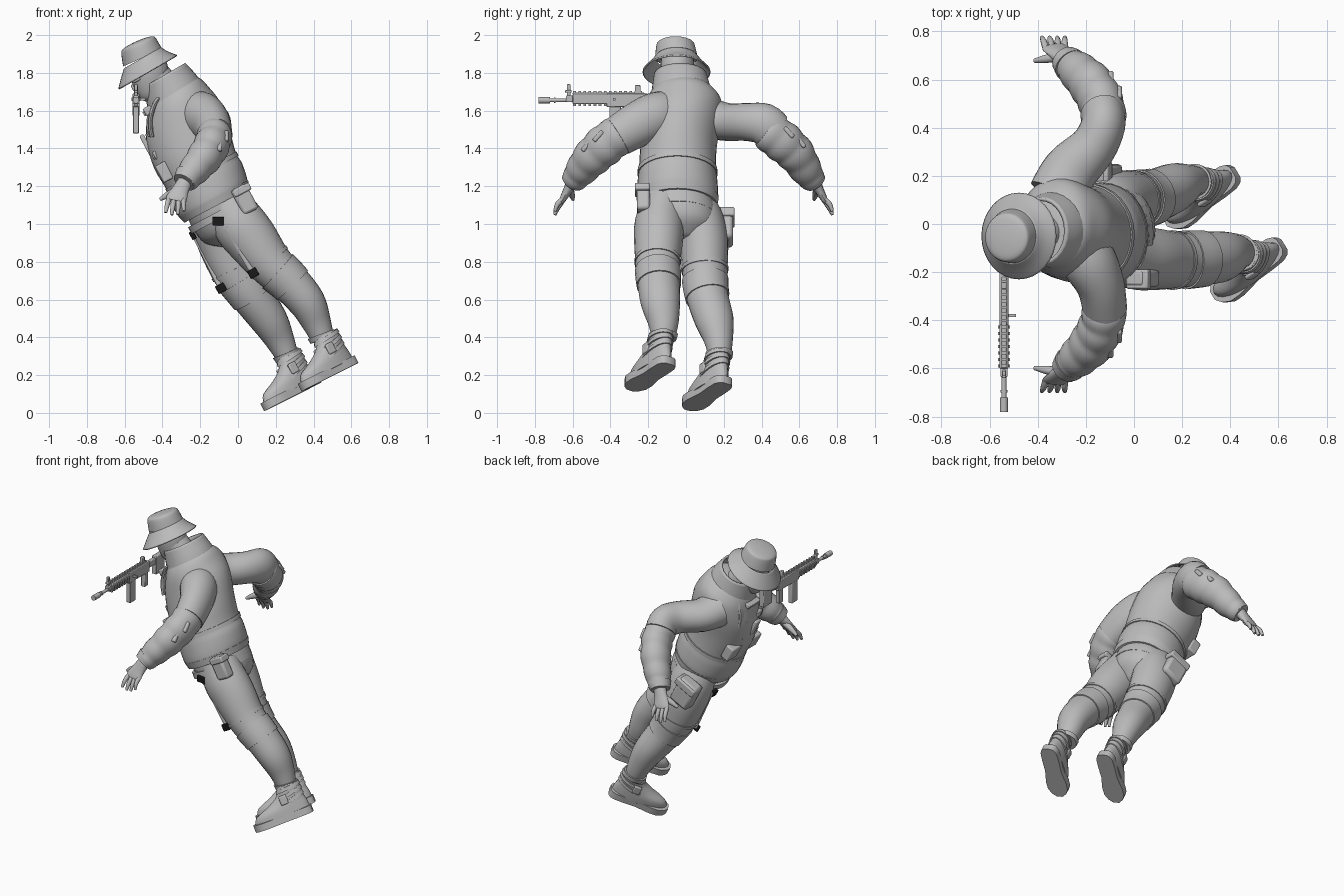
import bpy, bmesh, math
from mathutils import Vector, Matrix

cube = bpy.data.objects.get("Cube")
if cube:
    bpy.data.objects.remove(cube, do_unlink=True)


def material(name, value):
    m = bpy.data.materials.new(name)
    m.use_nodes = True
    m.diffuse_color = (value, value, value, 1)
    m.node_tree.nodes["Principled BSDF"].inputs["Base Color"].default_value = (value, value, value, 1)
    return m


GREY = material("plain_grey", 0.5)
BLACK = material("buckle_black", 0.01)
LEAN = math.radians(-28)
BODY = Matrix.Rotation(LEAN, 3, 'Y')
X, Y = Vector((1, 0, 0)), Vector((0, 1, 0))


def finish(name, bm, mat=GREY, matrix=None, angle=40):
    bmesh.ops.recalc_face_normals(bm, faces=bm.faces)
    me = bpy.data.meshes.new(name)
    bm.to_mesh(me)
    bm.free()
    ob = bpy.data.objects.new(name, me)
    bpy.context.collection.objects.link(ob)
    me.materials.append(mat)
    if matrix:
        ob.matrix_world = matrix
    bpy.ops.object.select_all(action='DESELECT')
    ob.select_set(True)
    bpy.context.view_layer.objects.active = ob
    bpy.ops.object.shade_smooth_by_angle(angle=math.radians(angle))
    return ob


def resample(rows, steps):
    """Smooth interpolation of every value through the given rows."""
    out = []
    for i in range(len(rows) - 1):
        p0, p1, p2, p3 = (rows[max(0, min(len(rows) - 1, i + k))] for k in (-1, 0, 1, 2))
        for j in range(steps):
            t = j / steps
            out.append([b + .5 * t * (c - a + t * (2*a - 5*b + 4*c - d + t * (3 * (b - c) + d - a)))
                        for a, b, c, d in zip(p0, p1, p2, p3)])
    return out + [list(rows[-1])]


def loft(name, rows, n=24, tilt=None, steps=4, ref=Y, puff=0, folds=0, caps=True, solid=0, matrix=None):
    """Skin of elliptical rings (x, y, z, depth radius, side radius)."""
    rows = resample(rows, steps)
    pts = [Vector(r[:3]) for r in rows]
    bm = bmesh.new()
    rings = []
    for i, r in enumerate(rows):
        if tilt is None:
            axis = (pts[min(i + 1, len(pts) - 1)] - pts[max(i - 1, 0)]).normalized()
        else:
            axis = Vector((math.sin(tilt), 0, math.cos(tilt)))
        side = (ref - axis * ref.dot(axis)).normalized()
        depth = side.cross(axis)
        k = 1 + puff * (abs(math.sin(math.pi * folds * i / (len(rows) - 1))) - .5)
        rings.append([bm.verts.new(pts[i] + depth * (r[3] * k * math.cos(a)) + side * (r[4] * k * math.sin(a)))
                      for a in (2 * math.pi * j / n for j in range(n))])
    for a, b in zip(rings, rings[1:]):
        for j in range(n):
            bm.faces.new((a[j], a[(j + 1) % n], b[(j + 1) % n], b[j]))
    if caps:
        bm.faces.new(rings[0])
        bm.faces.new(rings[-1])
    ob = finish(name, bm, matrix=matrix)
    if solid:
        ob.modifiers.new("thickness", 'SOLIDIFY').thickness = solid
    return ob


def box(name, centre, size, rot=None, mat=GREY, bevel=.008):
    bm = bmesh.new()
    bmesh.ops.create_cube(bm, size=1)
    bmesh.ops.scale(bm, vec=size, verts=bm.verts)
    m = Matrix.Translation(centre) @ (rot.to_4x4() if rot else Matrix())
    ob = finish(name, bm, mat, m, 30)
    if bevel:
        mod = ob.modifiers.new("bevel", 'BEVEL')
        mod.width, mod.segments = bevel, 2
    return ob


# Hat, head and collar
T = math.radians(-30)
loft("hat_brim", [(-.478, -.05, 1.805, .18, .18), (-.495, -.05, 1.84, .145, .145),
                  (-.506, -.05, 1.88, .113, .113)], tilt=T, caps=False, solid=.008, n=32)
loft("hat_crown", [(-.505, -.05, 1.88, .113, .113), (-.525, -.055, 1.94, .101, .103), (-.532, -.055, 1.957, .09, .092),
                   (-.536, -.055, 1.964, .06, .06), (-.538, -.055, 1.967, .02, .02)], tilt=math.radians(-24), n=32)
loft("head", [(-.42, -.045, 1.66, .03, .03), (-.44, -.045, 1.69, .075, .06), (-.455, -.045, 1.75, .1, .08),
              (-.475, -.045, 1.82, .105, .09), (-.5, -.045, 1.88, .09, .085)], tilt=LEAN)
loft("neck", [(-.33, -.03, 1.66, .08, .08), (-.43, -.045, 1.78, .08, .075)])
box("nose", (-.545, -.045, 1.725), (.035, .025, .04), BODY)
box("glasses", (-.54, -.045, 1.77), (.05, .15, .035), BODY)
loft("collar", [(-.325, -.02, 1.65, .165, .17), (-.355, -.025, 1.72, .15, .155), (-.388, -.03, 1.79, .125, .14)],
     tilt=T, caps=False, solid=.015, n=28)

# Jacket body
loft("jacket", [(-.115, -.045, 1.1, .175, .195), (-.13, -.045, 1.13, .205, .215), (-.168, -.045, 1.22, .215, .212),
                (-.195, -.045, 1.28, .208, .205), (-.245, -.04, 1.4, .225, .202), (-.29, -.02, 1.54, .222, .205),
                (-.32, -.01, 1.64, .185, .2), (-.34, -.015, 1.7, .155, .165), (-.36, -.02, 1.735, .11, .12)],
     tilt=LEAN, n=32)
loft("jacket_hem", [(-.112, -.045, 1.098, .195, .21), (-.13, -.045, 1.135, .208, .218)], tilt=LEAN, steps=1, n=32)
loft("waist_strap", [(-.186, -.045, 1.262, .214, .212), (-.196, -.045, 1.285, .213, .212)], tilt=LEAN, steps=1, n=32)
box("front_placket", (-.437, -.04, 1.33), (.025, .05, .32), BODY)
for x, z in ((-.475, 1.6), (-.455, 1.49), (-.425, 1.37)):
    box("chest_clip", (x, -.11, z), (.045, .06, .045), BODY)
    box("chest_strap", (x - .01, -.04, z - .01), (.035, .16, .025), BODY, bevel=.004)
for y in (-.14, .07):
    box("chest_pocket", (-.39, y, 1.275), (.06, .1, .1), BODY)
    loft("shoulder_strap", [(-.455, y, 1.46, .012, .022), (-.465, y, 1.55, .012, .022), (-.425, y, 1.66, .012, .022),
                            (-.34, y * .9, 1.69, .012, .022)], n=8)

# Arms, hands and sleeve patches; the far elbow sits higher
uppers = {
    "near": [(-.25, -.06, 1.59, .11, .1), (-.19, -.15, 1.575, .125, .115), (-.14, -.25, 1.53, .12, .1),
             (-.12, -.36, 1.465, .108, .092)],
    "far": [(-.32, .12, 1.56, .11, .12), (-.265, .22, 1.54, .1, .115), (-.17, .32, 1.54, .1, .098),
            (-.128, .41, 1.53, .11, .092), (-.132, .46, 1.49, .108, .092)]}
for name, mirror in (("near", False), ("far", True)):
    def place(x, y, z, *r):
        return (x, .08 - y if mirror else y, z, *r)
    up = .02 if mirror else 0
    lower = [(-.122, -.345, 1.48 + up, .102, .09), (-.135, -.42, 1.425 + up, .108, .092),
             (-.18, -.5, 1.35 + up, .1, .09), (-.245, -.565, 1.27, .08, .076), (-.285, -.603, 1.218, .06, .06)]
    loft(name + "_upper_sleeve", uppers[name], ref=X)
    loft(name + "_forearm_sleeve", [place(*r) for r in lower], ref=X, steps=8, puff=.07, folds=5)
    loft(name + "_cuff", [place(-.262, -.578, 1.255, .073, .073), place(-.285, -.603, 1.22, .062, .062)],
         ref=X, steps=1)
    rot = Matrix.Rotation(math.radians(-48 if mirror else 48), 3, 'X')
    box(name + "_sleeve_patch", place(-.13, -.525, 1.415 + up), (.09, .075, .025), rot)
    box(name + "_sleeve_patch", place(-.09, -.465, 1.465 + up), (.08, .07, .025), rot)
    loft(name + "_palm", [place(-.28, -.6, 1.225, .035, .04), place(-.305, -.625, 1.18, .025, .045),
                          place(-.325, -.65, 1.135, .018, .055), place(-.33, -.658, 1.12, .012, .05)], ref=X, n=16)
    for i in range(4):
        long = (.0, .012, .01, -.008)[i]
        loft(name + "_finger", [place(-.365 + .026 * i, -.645, 1.135, .014, .014),
                                place(-.375 + .029 * i, -.678, 1.1 - long, .014, .013),
                                place(-.383 + .032 * i, -.695, 1.06 - long, .008, .008)], ref=X, n=10)
    loft(name + "_thumb", [place(-.315, -.615, 1.18, .022, .022), place(-.37, -.605, 1.155, .018, .017),
                           place(-.413, -.598, 1.13, .009, .009)], n=10)

# Trousers
loft("hips", [(-.12, -.045, 1.13, .175, .19), (-.08, -.035, 1.05, .175, .195), (-.045, -.025, .97, .15, .17),
              (-.02, -.02, .91, .07, .07)], tilt=LEAN)
loft("belt", [(-.1, -.04, 1.07, .186, .202), (-.083, -.04, 1.035, .186, .204)], tilt=LEAN, steps=1, n=32)
legs = {
    "near": [(-.06, -.12, 1.12, .12, .11), (.0, -.14, 1.01, .142, .13), (.07, -.145, .92, .14, .13),
             (.17, -.15, .79, .12, .118), (.275, -.145, .69, .108, .112), (.365, -.135, .585, .098, .105),
             (.415, -.12, .48, .078, .082), (.45, -.12, .39, .06, .06)],
    "far": [(-.14, .05, 1.12, .12, .1), (-.11, .075, 1.02, .142, .125), (-.07, .095, .9, .142, .128),
            (-.008, .1, .75, .13, .12), (.065, .11, .63, .112, .112), (.165, .15, .49, .098, .103),
            (.222, .172, .385, .077, .077), (.265, .178, .29, .058, .058)]}
feet = {"near": ((.625, -.085, .258), (.345, -.3, .118)), "far": ((.43, .215, .155), (.14, 0, .01))}
for name, rows in legs.items():
    loft(name + "_trouser_leg", rows)
    # Knee hem, thigh strap and ankle cuff follow the leg path
    dense = resample(rows, 8)
    for part, start, end, grow in (("knee_pad", 27, 33, .007), ("thigh_strap", 23, 24, .005),
                                   ("ankle_cuff", 53, 56, .01)):
        loft(name + "_" + part, [[*r[:3], r[3] + grow, r[4] + grow] for r in dense[start:end + 1]], steps=1)

    # Shoe in its own frame: x to the toe, z away from the sole
    heel, toe = (Vector(p) for p in feet[name])
    f = (toe - heel).normalized()
    w = (BODY @ Vector((0, 0, 1)))
    w = (w - f * w.dot(f)).normalized()
    frame = Matrix((f, w.cross(f), w)).transposed()
    m = Matrix.Translation(heel) @ frame.to_4x4()
    half = [(0, .025), (.012, .043), (.04, .054), (.1, .056), (.18, .054), (.27, .068), (.32, .066), (.355, .048),
            (.378, .02)]
    outline = half + [(x, -y) for x, y in reversed(half)]
    bm = bmesh.new()
    face = bm.faces.new([bm.verts.new((x, y, 0)) for x, y in outline])
    top = bmesh.ops.extrude_face_region(bm, geom=[face])["geom"]
    bmesh.ops.translate(bm, vec=(0, 0, .045), verts=[v for v in top if isinstance(v, bmesh.types.BMVert)])
    finish(name + "_shoe_sole", bm, matrix=m)
    loft(name + "_shoe_upper", [(.187, 0, .035, .18, .062), (.177, 0, .08, .168, .062), (.135, 0, .12, .118, .058),
                                (.1, 0, .16, .084, .056), (.092, 0, .2, .073, .058), (.09, 0, .215, .068, .056)],
         tilt=0, matrix=m)
    for x, z, a, tilt in ((.13, .1, .122, .25), (.105, .145, .096, .2), (.095, .185, .084, .1)):
        loft(name + "_shoe_strap", [(x, 0, z, a, .066), (x - .004, 0, z + .022, a - .008, .064)],
             tilt=tilt, steps=1, matrix=m)
    for side in (-1, 1):
        box(name + "_strap_tab", m @ Vector((.14, side * .06, .135)), (.05, .018, .06), frame)

# Hip pouches, garter straps and buckles
box("near_pouch", (.035, -.225, 1.13), (.09, .07, .15), BODY, bevel=.015)
box("near_pouch_flap", (.02, -.23, 1.18), (.1, .08, .04), BODY)
box("far_pouch", (-.145, .205, .98), (.14, .09, .18), BODY, bevel=.02)
box("far_pouch_flap", (-.165, .21, 1.035), (.15, .095, .05), BODY)
for name, a, b in (("near", (-.06, -.25, .98), (.08, -.235, .74)), ("far", (-.235, .06, .95), (-.09, .03, .66))):
    loft(name + "_garter", [(*a, .014, .006), (*b, .014, .006)], n=8, steps=1)
    box(name + "_garter_buckle", (b[0], b[1] - .008, b[2]), (.05, .016, .045), BODY, BLACK, .004)
box("near_belt_buckle", (-.1, -.24, 1.015), (.07, .016, .045), None, BLACK, .004)
box("far_belt_buckle", (-.24, .04, .94), (.025, .04, .045), BODY, BLACK, .004)

# Rifle pointing sideways
RX = -.54
for part, y0, y1, wide, z0, z1 in (
        ("handguard", -.6, -.4, .036, 1.635, 1.688), ("receiver", -.42, -.2, .036, 1.62, 1.69),
        ("top_rail", -.6, -.22, .02, 1.685, 1.696), ("magazine", -.405, -.345, .03, 1.48, 1.63),
        ("pistol_grip", -.25, -.21, .028, 1.53, 1.63), ("stock_tube", -.22, -.08, .025, 1.64, 1.68),
        ("stock_butt", -.13, -.04, .035, 1.57, 1.69), ("front_sight", -.63, -.612, .015, 1.65, 1.74),
        ("front_sight_hood", -.64, -.605, .018, 1.695, 1.71), ("rear_sight", -.27, -.24, .02, 1.69, 1.735),
        ("gas_block", -.635, -.6, .03, 1.645, 1.68)):
    box("rifle_" + part, (RX, (y0 + y1) / 2, (z0 + z1) / 2), (wide, y1 - y0, z1 - z0), bevel=.004)
box("rifle_charging_lever", (RX + .025, -.38, 1.66), (.05, .012, .012), bevel=0)
for i in range(14):
    y = -.59 + i * .027
    box("rail_tooth", (RX, y, 1.698), (.022, .014, .01), bevel=0)
    if i < 7:
        box("side_rail_tooth", (RX, y, 1.66), (.05, .014, .02), bevel=0)
        box("lower_rail_tooth", (RX, y, 1.632), (.022, .014, .012), bevel=0)
for part, y0, y1, r in (("barrel", -.76, -.58, .01), ("muzzle", -.78, -.72, .017), ("collar", -.7, -.69, .014)):
    loft("rifle_" + part, [(RX, y0, 1.655, r, r), (RX, y1, 1.655, r, r)], ref=X, steps=1, n=12)
